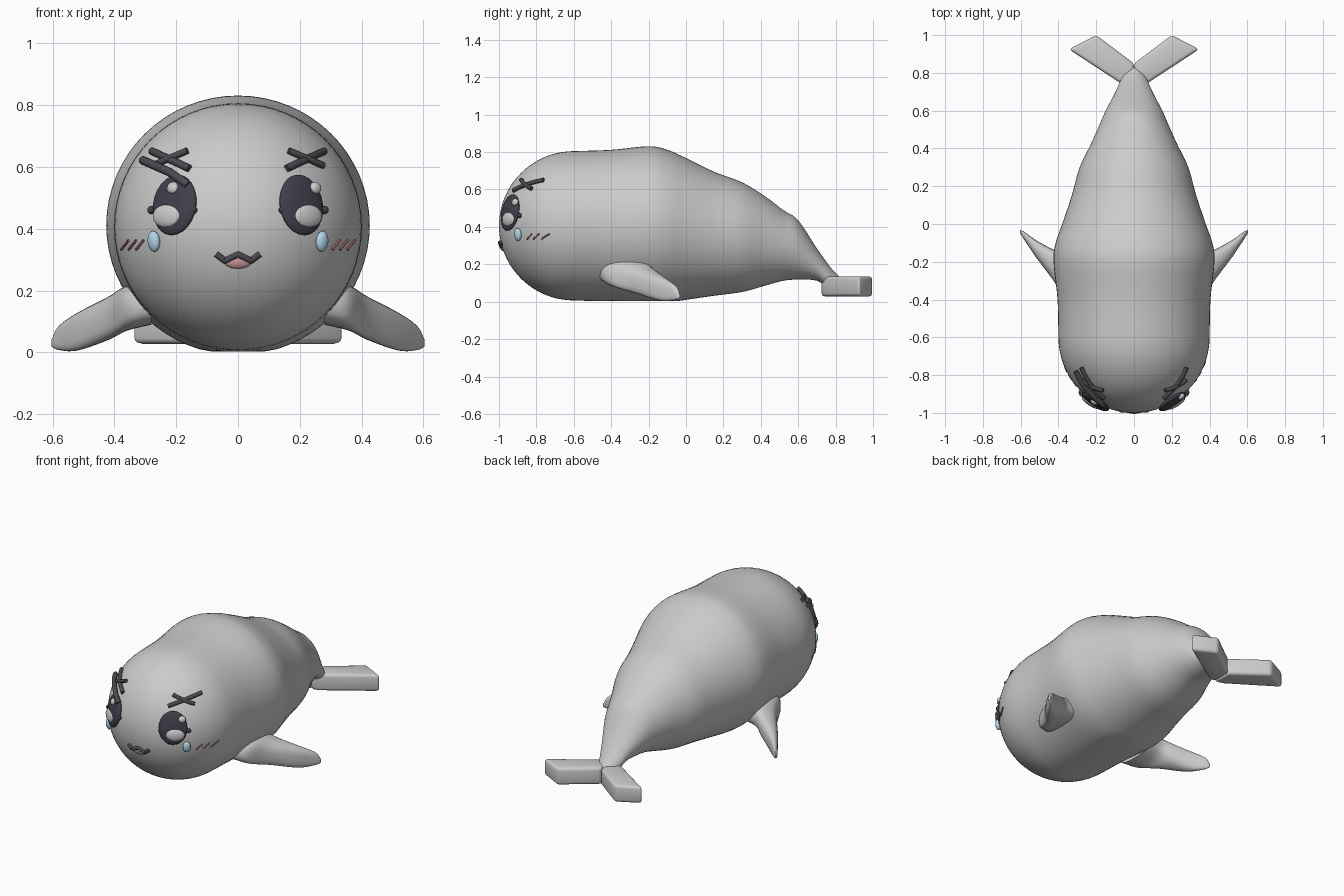
import bpy, bmesh, math
from mathutils import Vector, Matrix
from mathutils.bvhtree import BVHTree

if "Cube" in bpy.data.objects:
    bpy.data.objects.remove(bpy.data.objects["Cube"])


def material(name, rgb):
    m = bpy.data.materials.new(name)
    m.diffuse_color = (*rgb, 1)
    m.use_nodes = True
    m.node_tree.nodes["Principled BSDF"].inputs["Base Color"].default_value = m.diffuse_color
    return m


DARK = material("charcoal", (0.05, 0.05, 0.07))
BAR = material("dark_grey", (0.07, 0.07, 0.08))
BLUE = material("pale_blue", (0.45, 0.68, 0.82))
PINK = material("pink", (0.75, 0.38, 0.4))
ROSE = material("rose", (0.35, 0.12, 0.14))


def add_object(name, bm, mat=None, angle=50):
    bmesh.ops.recalc_face_normals(bm, faces=bm.faces[:])
    me = bpy.data.meshes.new(name)
    bm.to_mesh(me)
    bm.free()
    ob = bpy.data.objects.new(name, me)
    bpy.context.collection.objects.link(ob)
    if mat:
        me.materials.append(mat)
    bpy.ops.object.select_all(action='DESELECT')
    bpy.context.view_layer.objects.active = ob
    ob.select_set(True)
    bpy.ops.object.shade_smooth_by_angle(angle=math.radians(angle))
    return ob


def loft(rings):
    bm = bmesh.new()
    vs = [[bm.verts.new(p) for p in r] for r in rings]
    n = len(vs[0])
    for a, b in zip(vs, vs[1:]):
        for i in range(n):
            j = (i + 1) % n
            bm.faces.new((a[i], a[j], b[j], b[i]))
    bm.faces.new(vs[0])
    bm.faces.new(vs[-1])
    return bm


def spline(pts, steps):
    # Catmull-Rom through the stations
    pts = [Vector(p) for p in pts]
    ext = [pts[0] * 2 - pts[1]] + pts + [pts[-1] * 2 - pts[-2]]
    out = []
    for p0, p1, p2, p3 in zip(ext, ext[1:], ext[2:], ext[3:]):
        for k in range(steps):
            t = k / steps
            out.append(0.5 * (2 * p1 + (p2 - p0) * t + (2 * p0 - 5 * p1 + 4 * p2 - p3) * t * t
                              + (3 * p1 - p0 - 3 * p2 + p3) * t ** 3))
    return out + [pts[-1]]


# Body: round head cap, then stations (y, half width, bottom, top)
stations = []
for k in range(1, 20):
    a = k / 20 * math.pi / 2
    r = 0.4 * math.sin(a)
    stations.append(Vector((-0.6 - 0.4 * math.cos(a), r, 0.407 - r, 0.405 + r)))
stations.insert(0, Vector((-1.0, 0.004, 0.403, 0.411)))
stations += spline([(-0.6, 0.4, 0.007, 0.805), (-0.4, 0.405, 0.0, 0.812), (-0.2, 0.426, -0.008, 0.831),
                    (-0.1, 0.415, -0.004, 0.812), (0, 0.38, 0.01, 0.768), (0.15, 0.33, 0.032, 0.695),
                    (0.3, 0.288, 0.052, 0.638), (0.42, 0.23, 0.085, 0.565), (0.52, 0.185, 0.112, 0.49),
                    (0.6, 0.15, 0.118, 0.435), (0.7, 0.098, 0.112, 0.285), (0.78, 0.062, 0.06, 0.175),
                    (0.83, 0.03, 0.055, 0.125)], 5)
rings = []
for y, w, lo, hi in stations:
    ring = []
    for i in range(64):
        a = i / 64 * math.tau
        ring.append((w * math.cos(a), y, max(0.003, (lo + hi) / 2 + (hi - lo) / 2 * math.sin(a))))
    rings.append(ring)
body = add_object("body", loft(rings))
tree = BVHTree.FromPolygons([v.co for v in body.data.vertices],
                            [p.vertices[:] for p in body.data.polygons])

# Front flippers: rounded tapered slabs, stations (x, y0, y1, z0, z1)
flipper = spline([(0.28, -0.47, -0.17, 0.09, 0.22), (0.36, -0.43, -0.17, 0.07, 0.215),
                  (0.42, -0.31, -0.14, 0.04, 0.18), (0.52, -0.175, -0.085, 0.006, 0.128),
                  (0.58, -0.085, -0.042, 0.008, 0.085), (0.603, -0.05, -0.032, 0.018, 0.042)], 5)
for side, tag in ((1, "right"), (-1, "left")):
    rings = []
    for x, y0, y1, z0, z1 in flipper:
        ring = []
        for i in range(24):
            a = i / 24 * math.tau
            c, s = [math.copysign(abs(f) ** 0.75, f) for f in (math.cos(a), math.sin(a))]
            ring.append((side * x, (y0 + y1) / 2 + (y1 - y0) / 2 * c, (z0 + z1) / 2 + (z1 - z0) / 2 * s))
        rings.append(ring)
    add_object("flipper_" + tag, loft(rings))

    # Tail flukes: bevelled flat blades
    outline = [(0, 0.72), (0.055, 0.735), (0.345, 0.925), (0.2, 1.0), (0, 0.85)]
    bm = loft([[(side * x, y, z) for x, y in outline] for z in (0.028, 0.135)])
    bmesh.ops.bevel(bm, geom=bm.edges[:], offset=0.018, segments=3, affect='EDGES', profile=0.5)
    add_object("tail_fluke_" + tag, bm)


def on_face(x, z):
    hit, n, _, _ = tree.ray_cast(Vector((x, -3, z)), Vector((0, 1, 0)))
    return hit, n if n.y < 0 else -n


def blob(name, x, z, rx, rz, depth, lift=0.0, mat=None):
    # Ellipsoid lying on the face, depth along the surface normal
    p, n = on_face(x, z)
    v = (Vector((0, 0, 1)) - n * n.z).normalized()
    u = v.cross(n)
    m = Matrix((u, v, n)).transposed().to_4x4()
    m.translation = p + n * lift
    bm = bmesh.new()
    bmesh.ops.create_uvsphere(bm, u_segments=24, v_segments=14, radius=1,
                              matrix=m @ Matrix.Diagonal((rx, rz, depth, 1)))
    add_object(name, bm, mat, 180)


def bar(name, pts, radius, mat, lift=0.006):
    # Round rod following the face through the given (x, z) points
    path = []
    for (x0, z0), (x1, z1) in zip(pts, pts[1:]):
        for k in range(6):
            t = k / 6
            path.append((x0 + (x1 - x0) * t, z0 + (z1 - z0) * t))
    path.append(pts[-1])
    path = [(lambda h: h[0] + h[1] * lift)(on_face(*q)) for q in path]
    rings = []
    for i, p in enumerate(path):
        d = (path[min(i + 1, len(path) - 1)] - path[max(i - 1, 0)]).normalized()
        s = d.cross(Vector((0, 1, 0))).normalized()
        w = d.cross(s)
        rings.append([p + radius * (s * math.cos(a) + w * math.sin(a))
                      for a in (k / 10 * math.tau for k in range(10))])
    add_object(name, loft(rings), mat)


# Face features on both sides
for s, tag in ((1, "right"), (-1, "left")):
    blob("eye_" + tag, s * 0.203, 0.476, 0.082, 0.1, 0.022, 0.004, DARK)
    blob("eye_glint_" + tag, 0.237 if s > 0 else -0.2, 0.526, 0.021, 0.02, 0.014, 0.022)
    blob("eye_lower_shine_" + tag, 0.216 if s > 0 else -0.22, 0.44, 0.054, 0.038, 0.016, 0.018)
    for x in (0.142, 0.275):
        blob("lash_dot_" + tag, s * x, 0.46, 0.013, 0.013, 0.013, 0.008, DARK)
    blob("tear_" + tag, s * 0.267, 0.36, 0.023, 0.034, 0.016, 0.008, BLUE)
    bar("brow_rising_" + tag, [(s * 0.155, 0.592), (s * 0.275, 0.648)], 0.012, BAR)
    bar("brow_falling_" + tag, [(s * 0.16, 0.647), (s * 0.27, 0.6)], 0.011, BAR, 0.01)
    for k in range(3):
        x = s * (0.34 + (k - 1) * 0.024)
        bar("blush_dash_" + tag, [(x - 0.012, 0.333), (x + 0.012, 0.363)], 0.004, ROSE, 0.002)
bar("upper_lid_left", [(-0.295, 0.612), (-0.21, 0.575), (-0.155, 0.535)], 0.014, BAR, 0.018)

# Mouth: wavy lip and tongue
bar("lip", [(-0.07, 0.32), (-0.042, 0.298), (0, 0.318), (0.042, 0.298), (0.07, 0.32)], 0.01, BAR)
blob("tongue", 0, 0.295, 0.046, 0.025, 0.012, 0, PINK)
